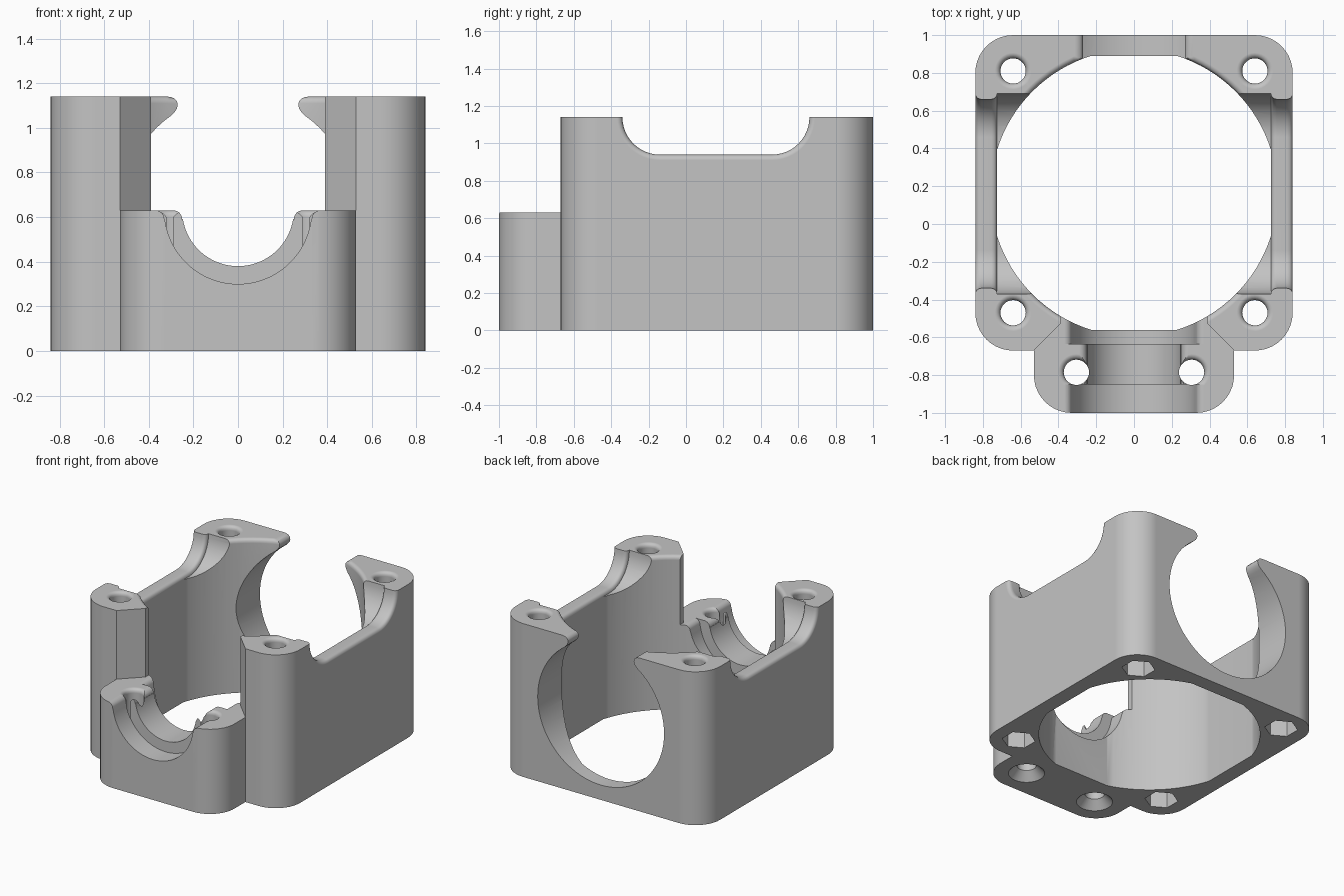
import bpy, bmesh, math

if "Cube" in bpy.data.objects:
    bpy.data.objects.remove(bpy.data.objects["Cube"])

grey = bpy.data.materials.new("plain grey")
grey.diffuse_color = (0.55, 0.55, 0.55, 1)
grey.use_nodes = True
grey.node_tree.nodes["Principled BSDF"].inputs["Base Color"].default_value = grey.diffuse_color


def loft(name, sections):
    """Closed solid through equal-length rings of 3D points."""
    bm = bmesh.new()
    rings = [[bm.verts.new(p) for p in s] for s in sections]
    n = len(rings[0])
    for a, b in zip(rings, rings[1:]):
        for i in range(n):
            j = (i + 1) % n
            bm.faces.new((a[i], a[j], b[j], b[i]))
    bm.faces.new(rings[0])
    bm.faces.new(rings[-1])
    bmesh.ops.recalc_face_normals(bm, faces=bm.faces)
    me = bpy.data.meshes.new(name)
    bm.to_mesh(me)
    bm.free()
    ob = bpy.data.objects.new(name, me)
    bpy.context.collection.objects.link(ob)
    return ob


def prism_z(name, pts, z0, z1):
    return loft(name, [[(x, y, z) for x, y in pts] for z in (z0, z1)])


def prism_y(name, pts, y0, y1):
    return loft(name, [[(x, y, z) for x, z in pts] for y in (y0, y1)])


def arc(cx, cy, r, a0, a1, n):
    return [(cx + r * math.cos(math.radians(a0 + (a1 - a0) * i / n)),
             cy + r * math.sin(math.radians(a0 + (a1 - a0) * i / n))) for i in range(n + 1)]


def round_rect(x, y0, y1, r):
    return (arc(x - r, y1 - r, r, 0, 90, 10) + arc(-x + r, y1 - r, r, 90, 180, 10)
            + arc(-x + r, y0 + r, r, 180, 270, 10) + arc(x - r, y0 + r, r, 270, 360, 10))


def combine(tool, op='DIFFERENCE'):
    mod = body.modifiers.new("bool", 'BOOLEAN')
    mod.operation, mod.solver, mod.object = op, 'EXACT', tool
    bpy.context.view_layer.objects.active = body
    bpy.ops.object.modifier_apply(modifier=mod.name)
    bpy.data.objects.remove(tool, do_unlink=True)


def fillet(s, r):
    """Edge widening at distance s from a face, for rounding radius r."""
    return r - math.sqrt(max(0, r * r - (r - s) ** 2))


R = 0.03
steps = [R * (1 - math.cos(math.radians(a))) for a in (0, 20, 40, 60, 90)]

# Main housing and front cradle block
body = prism_z("motor_housing", round_rect(0.84, -0.67, 1.0, 0.2), 0, 1.14)
combine(prism_z("cradle_block", round_rect(0.53, -1.0, -0.3, 0.2), 0, 0.8), 'UNION')

# Front opening with angled sides, above the cradle block
front = [(0.39, -0.1), (0.39, -0.53), (0.9, -1.04), (0.9, -1.3)]
front += [(-x, y) for x, y in reversed(front)]
combine(prism_z("front_opening", front, 0.63, 1.4))


# Central bore: circle with four flats, rounded at the top rim
def bore(d):
    a = math.degrees(math.acos(0.725 / 0.76))
    pts = []
    for q in range(4):
        pts += arc(0, 0.165, 0.76 + d, 90 * q + a, 90 * q + 90 - a, 16)
    return pts


levels = [(-0.1, 0)] + [(1.14 - s, fillet(s, R)) for s in reversed(steps)] + [(1.3, R)]
combine(loft("bore", [[(x, y, z) for x, y in bore(d)] for z, d in levels]))


# Side notches with rounded corners and softened bottom edges
def notch(x, d):
    y0, y1, z, r = -0.34 - d, 0.66 + d, 0.94 - d, 0.2 + d
    pts = [(y1, 1.3)] + arc(y1 - r, z + r, r, 0, -90, 12) + arc(y0 + r, z + r, r, 270, 180, 12) + [(y0, 1.3)]
    return [(x, y, h) for y, h in pts]


for sx in (-1, 1):
    rings = [notch(sx * 0.45, R)]
    rings += [notch(sx * (0.725 + s), fillet(s, R)) for s in steps]
    rings += [notch(sx * (0.84 - s), fillet(s, R)) for s in reversed(steps)]
    rings += [notch(sx * 0.95, R)]
    combine(loft("side_notch", rings))

# Round back hole, open at the top between two hooked lips
lip = [(0.315, 1.3), (0.315, 1.14), (0.3, 1.138), (0.284, 1.131), (0.273, 1.118),
       (0.27, 1.103), (0.274, 1.086), (0.284, 1.071)]
a = math.degrees(math.asin(0.425 / 0.52))
ring = arc(0, 0.63, 0.52, a, -180 - a, 64)
combine(prism_y("back_hole", lip + ring + [(-x, z) for x, z in reversed(lip)], 0.4, 1.2))


# Cradle: narrow rib in the middle, wider seats in front and behind
def cradle(r):
    side = [(r + 0.04, 0.8)] + [(r + 0.04 + x, 0.59 + z) for x, z in arc(0, 0, 0.04, 90, 180, 6)]
    return side + arc(0, 0.63, r, -9, -171, 40) + [(-x, z) for x, z in reversed(side)]


for r, y0, y1 in ((0.25, -1.2, -0.2), (0.33, -1.2, -0.85), (0.33, -0.635, -0.2)):
    combine(prism_y("cradle_seat", cradle(r), y0, y1))


# Screw holes: turned cutters, countersunk where needed
def screw_hole(x, y, profile):
    combine(loft("screw_hole", [[(px, py, z) for px, py in arc(x, y, r, 0, 348.75, 31)]
                                for r, z in profile]))


def rim(top):
    return [(0.067 + fillet(s, R), top - s) for s in reversed(steps)] + [(0.067 + R, top + 0.2)]


for sx in (-1, 1):
    screw_hole(sx * 0.305, -0.785, [(0.125, -0.1), (0.125, 0), (0.067, 0.06)] + rim(0.63))
    for y in (-0.47, 0.81):
        screw_hole(sx * 0.64, y, [(0.067, -0.1)] + rim(1.14))
        # Hexagonal nut pocket underneath
        combine(prism_z("nut_pocket", arc(sx * 0.64, y, 0.115, 30, 330, 5), -0.1, 0.13))

# Finish: one colour, smooth curves with crisp edges
body.data.materials.clear()
body.data.materials.append(grey)
for p in body.data.polygons:
    p.material_index = 0
bpy.ops.object.select_all(action='DESELECT')
body.select_set(True)
bpy.context.view_layer.objects.active = body
bpy.ops.object.shade_smooth_by_angle(angle=math.radians(30))
wn = body.modifiers.new("flat faces", 'WEIGHTED_NORMAL')
wn.keep_sharp = True
